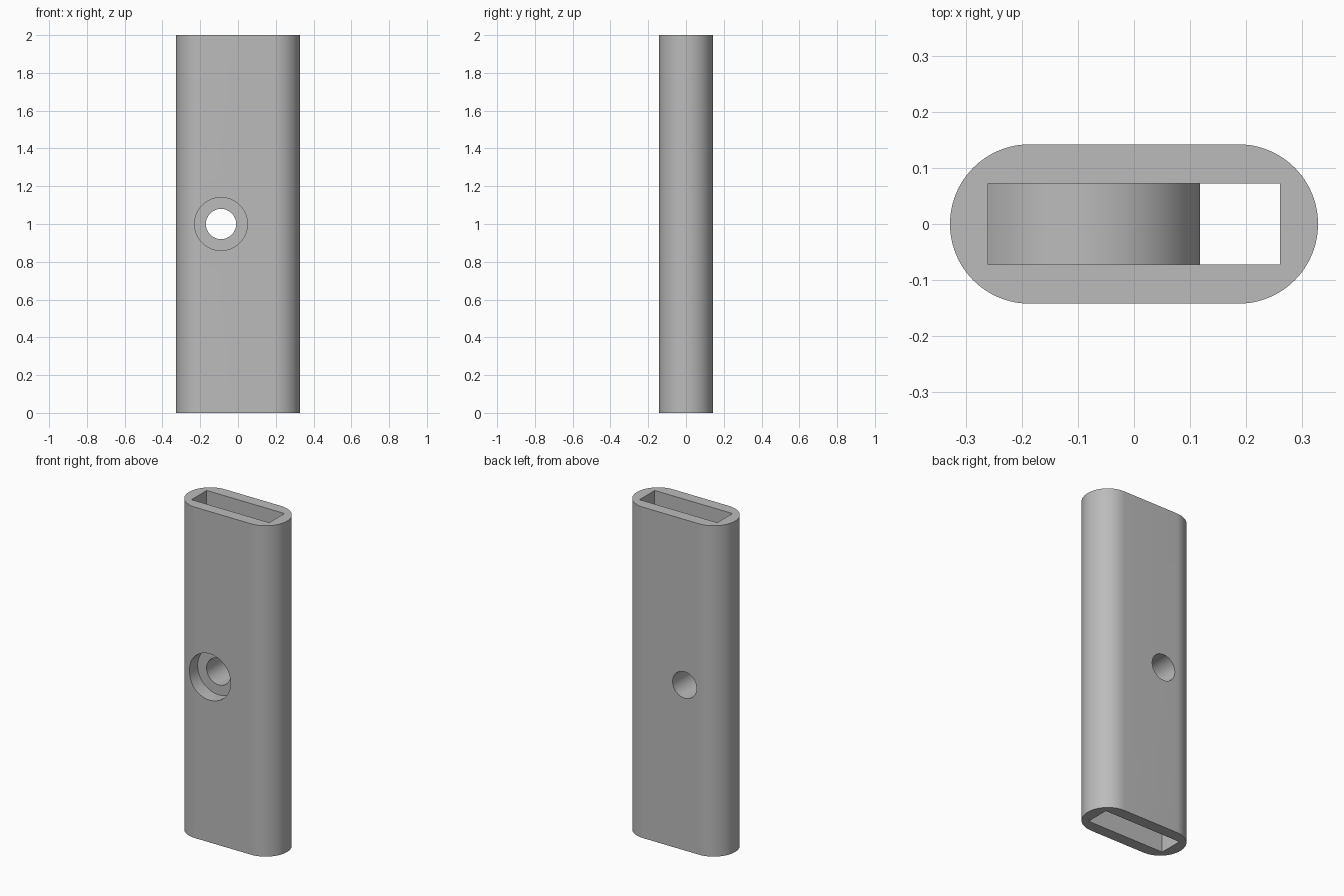
import bpy, bmesh, math
from mathutils import Matrix

cube = bpy.data.objects.get("Cube")
if cube:
    bpy.data.objects.remove(cube, do_unlink=True)

HEIGHT = 2.0
END_R = 0.142      # radius of the rounded ends
END_X = 0.186      # centre of each rounded end
HOLE_X = -0.09     # screw hole axis
MID = HEIGHT / 2

grey = bpy.data.materials.new("plain grey")
grey.use_nodes = True
grey.diffuse_color = (0.5, 0.5, 0.5, 1)
grey.node_tree.nodes["Principled BSDF"].inputs["Base Color"].default_value = (0.5, 0.5, 0.5, 1)


def make(name, bm):
    bmesh.ops.recalc_face_normals(bm, faces=bm.faces)
    mesh = bpy.data.meshes.new(name)
    bm.to_mesh(mesh)
    bm.free()
    mesh.materials.append(grey)
    obj = bpy.data.objects.new(name, mesh)
    bpy.context.collection.objects.link(obj)
    return obj


def cylinder_y(name, radius, y0, y1):
    """Cylinder along y on the screw hole axis."""
    bm = bmesh.new()
    place = Matrix.Translation((HOLE_X, (y0 + y1) / 2, MID)) @ Matrix.Rotation(math.pi / 2, 4, 'X')
    bmesh.ops.create_cone(bm, cap_ends=True, segments=96, radius1=radius, radius2=radius,
                          depth=y1 - y0, matrix=place)
    return make(name, bm)


def box(name, sx, sy, sz):
    bm = bmesh.new()
    bmesh.ops.create_cube(bm, size=1, matrix=Matrix.Translation((0, 0, MID)) @ Matrix.Diagonal((sx, sy, sz, 1)))
    return make(name, bm)


# Outer sleeve: rounded-end outline, extruded upwards
bm = bmesh.new()
STEPS = 48
outline = []
for side, start in ((1, -math.pi / 2), (-1, math.pi / 2)):
    for i in range(STEPS + 1):
        a = start + math.pi * i / STEPS
        outline.append(bm.verts.new((side * END_X + END_R * math.cos(a), END_R * math.sin(a), 0)))
base = bm.faces.new(outline)
top = bmesh.ops.extrude_face_region(bm, geom=[base])["geom"]
bmesh.ops.translate(bm, vec=(0, 0, HEIGHT), verts=[v for v in top if isinstance(v, bmesh.types.BMVert)])
sleeve = make("sleeve", bm)

# Slot, inner boss, screw hole and counterbore
steps = [
    (box("slot_cutter", 0.52, 0.145, HEIGHT + 0.2), 'DIFFERENCE'),
    (cylinder_y("inner_boss", 0.208, -0.08, 0.08), 'UNION'),
    (cylinder_y("screw_hole_cutter", 0.08, -0.3, 0.3), 'DIFFERENCE'),
    (cylinder_y("counterbore_cutter", 0.14, -0.3, -0.057), 'DIFFERENCE'),
]
bpy.context.view_layer.objects.active = sleeve
sleeve.select_set(True)
for tool, operation in steps:
    mod = sleeve.modifiers.new(tool.name, 'BOOLEAN')
    mod.object = tool
    mod.operation = operation
    mod.solver = 'EXACT'
    bpy.ops.object.modifier_apply(modifier=mod.name)
    bpy.data.objects.remove(tool, do_unlink=True)

bpy.ops.object.shade_smooth_by_angle(angle=math.radians(30))
